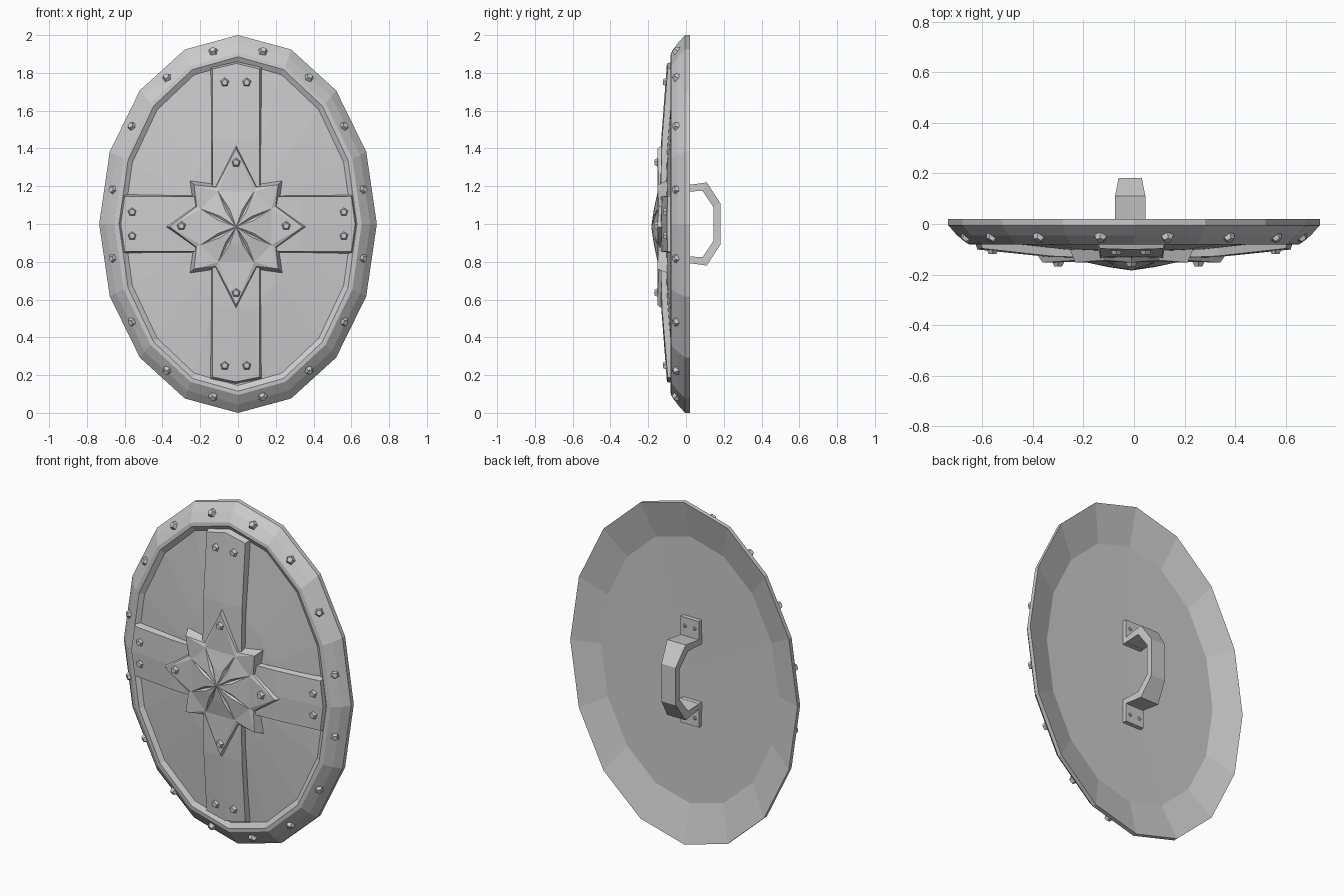
import bpy, bmesh
from math import sin, cos, pi, radians
from mathutils import Vector, Matrix

cube = bpy.data.objects.get("Cube")
if cube:
    bpy.data.objects.remove(cube)

SIDES = 16
MID = 1.0  # height of the shield centre

metal = bpy.data.materials.new("grey_metal")
metal.use_nodes = True
GREY = (0.6, 0.6, 0.6, 1)
metal.diffuse_color = GREY
metal.node_tree.nodes["Principled BSDF"].inputs["Base Color"].default_value = GREY


def finish(name, bm):
    bmesh.ops.recalc_face_normals(bm, faces=bm.faces)
    mesh = bpy.data.meshes.new(name)
    bm.to_mesh(mesh)
    bm.free()
    mesh.materials.append(metal)
    ob = bpy.data.objects.new(name, mesh)
    ob.location.z = MID
    bpy.context.collection.objects.link(ob)
    return ob


def skin(bm, rows, closed_row=True, closed_loop=False):
    """Join rows of vertices with quads."""
    pairs = list(zip(rows, rows[1:]))
    if closed_loop:
        pairs.append((rows[-1], rows[0]))
    for a, b in pairs:
        n = len(a)
        for i in range(n if closed_row else n - 1):
            j = (i + 1) % n
            bm.faces.new((a[i], a[j], b[j], b[i]))


def ellipse(bm, rx, rz, y):
    return [bm.verts.new((rx * sin(2 * pi * i / SIDES), y, rz * cos(2 * pi * i / SIDES)))
            for i in range(SIDES)]


def fan(bm, row, y):
    c = bm.verts.new((0, y, 0))
    for i in range(len(row)):
        bm.faces.new((c, row[i], row[(i + 1) % len(row)]))


# Rim: radius across, radius up, depth
bm = bmesh.new()
rim = [(.735, 1, .02), (.735, 1, -.005), (.70, .955, -.045), (.655, .905, -.08),
       (.63, .885, -.082), (.60, .85, -.062), (.573, .78, -.035)]
skin(bm, [ellipse(bm, *r) for r in rim], closed_loop=True)
finish("rim", bm)

# Domed panel with a flat back
bm = bmesh.new()
rows = [ellipse(bm, *r) for r in [(.3, .42, -.1), (.605, .855, -.066), (.573, .78, -.035)]]
skin(bm, rows)
fan(bm, rows[0], -.115)
fan(bm, rows[-1], -.04)
finish("domed_panel", bm)


# Four raised straps with pointed ends
def strap(name, angle, half, end, tip, shift):
    bm = bmesh.new()
    rows = []
    bev = .012
    for r, point, y in [(.05, .05, -.138), (end * .55, end * .55, -.127), (end, tip, -.097)]:
        last = r == end
        low = bev if last else 0
        rows.append([bm.verts.new(p) for p in (
            (-half - bev, -.06, r + low), (-half, y, r), (0, y - .004, point),
            (half, y, r), (half + bev, -.06, r + low), (0, -.06, point + low))])
    skin(bm, rows)
    bm.faces.new(rows[0])
    bm.faces.new(rows[-1])
    bm.transform(Matrix.Translation((shift, 0, 0)) @ Matrix.Rotation(angle, 4, 'Y'))
    finish(name, bm)


for name, deg, half, end, tip, shift in [
        ("top_strap", 0, .125, .82, .85, -.01), ("left_strap", 90, .145, .60, .62, 0),
        ("bottom_strap", 180, .125, .81, .835, -.01), ("right_strap", 270, .145, .60, .62, 0)]:
    strap(name, radians(deg), half, end, tip, shift)

# Eight pointed star with narrow grooves between its points
bm = bmesh.new()
CX, CZ = -.01, -.015


def polar(r, deg, y):
    a = radians(deg)
    return bm.verts.new((CX + r * sin(a), y, CZ + r * cos(a)))


tips, notches, outer, base = [], [], [], []
grooves, ends, before, after = [], [], [], []
for i in range(8):
    a = 45 * i
    long_r = (.44 if a % 180 == 0 else .375) if i % 2 == 0 else .335
    na = a - (18 if i % 2 else 27)
    notches.append(polar(.235, na, -.143))
    tips.append(polar(long_r * .94, a, -.152))
    base += [polar(.255, na, -.1), polar(long_r * 1.03, a, -.1)]
    outer += [notches[-1], tips[-1]]
    grooves.append(polar(.10, na, -.158))
    ends.append(polar(.21, na, -.150))
    before.append(polar(.10, na - 7, -.170))
    after.append(polar(.10, na + 7, -.170))
skin(bm, [outer, base])
bm.faces.new(base)
peak = bm.verts.new((CX, -.184, CZ))
for i in range(8):
    j = (i + 1) % 8
    for face in [(peak, before[i], grooves[i]), (peak, grooves[i], after[i]),
                 (grooves[i], before[i], ends[i]), (grooves[i], ends[i], after[i]),
                 (peak, after[i], before[j]), (after[i], ends[i], ends[j], before[j]),
                 (ends[i], tips[i], ends[j]), (ends[i], notches[i], tips[i]),
                 (tips[i], notches[j], ends[j])]:
        bm.faces.new(face)
finish("star_boss", bm)


# Faceted rivets
def rivets(name, spots, size=.029, height=.026):
    bm = bmesh.new()
    for x, y, z, normal in spots:
        turn = Vector((0, 0, 1)).rotation_difference(Vector(normal)).to_matrix().to_4x4()
        bmesh.ops.create_cone(bm, cap_ends=True, segments=5, radius1=size, radius2=size * .55,
                              depth=height, matrix=Matrix.Translation((x, y, z)) @ turn)
    finish(name, bm)


FRONT = (0, -1, 0)
rim_spots = []
for i in range(SIDES):
    a = 2 * pi * (i + .5) / SIDES
    rim_spots.append((.678 * sin(a), -.055, .935 * cos(a), (.6 * sin(a), -.8, .6 * cos(a))))
rivets("rim_rivets", rim_spots)

strap_spots = []
for s in (-1, 1):
    for t in (-1, 1):
        strap_spots.append((t * .058 - .012, -.108, s * .75, FRONT))
        strap_spots.append((s * .56, -.106, t * .063, FRONT))
rivets("strap_rivets", strap_spots)
rivets("star_rivets", [(-.01, -.155, .325, FRONT), (-.01, -.155, -.365, FRONT),
                       (-.30, -.155, -.01, FRONT), (.255, -.155, -.01, FRONT)])

# Grip: outer and inner points of the upper half, mirrored downward
GX = -.015
half_path = [(-.035, .20, -.035, .17, .06), (.11, .22, .088, .175, .06), (.182, .11, .145, .09, .046)]
path = [(oy, oz, iy, iz, w) for oy, oz, iy, iz, w in half_path]
path += [(oy, -oz, iy, -iz, w) for oy, oz, iy, iz, w in reversed(half_path)]
bm = bmesh.new()
rows = [[bm.verts.new(p) for p in ((GX - w, oy, oz), (GX + w, oy, oz),
                                   (GX + w, iy, iz), (GX - w, iy, iz))]
        for oy, oz, iy, iz, w in path]
skin(bm, rows)
bm.faces.new(rows[0])
bm.faces.new(rows[-1])
finish("grip", bm)

# Grip foot plates and their rivets
plate_spots = []
for side, s in (("upper", 1), ("lower", -1)):
    bm = bmesh.new()
    bmesh.ops.create_cube(bm, size=1, matrix=Matrix.Translation((GX, -.028, s * .24))
                          @ Matrix.Diagonal((.12, .03, .14, 1)))
    finish(side + "_grip_plate", bm)
    plate_spots += [(GX + t * .032, -.012, s * .262, (0, 1, 0)) for t in (-1, 1)]
rivets("grip_rivets", plate_spots, size=.014, height=.012)
